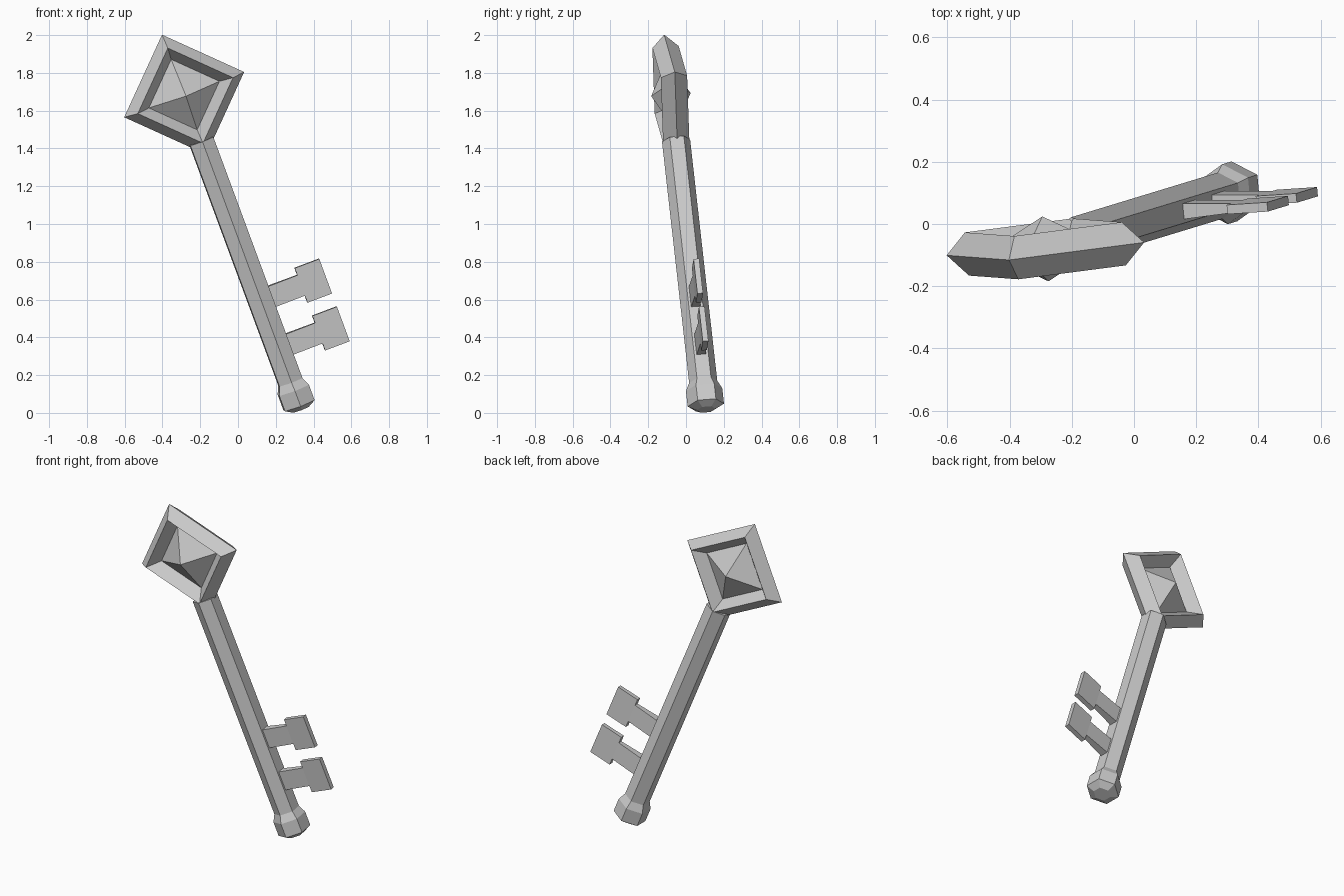
import bpy, bmesh, math
from mathutils import Matrix, Vector

if "Cube" in bpy.data.objects:
    bpy.data.objects.remove(bpy.data.objects["Cube"])

# Key frame: local z runs up the shaft, local x towards the teeth, origin at the bow centre
up = Vector((-0.345, -0.105, 0.933)).normalized()
side = Vector((0.934, 0.061, 0.352))
side = (side - up * side.dot(up)).normalized()
back = up.cross(side)
FRAME = Matrix.Translation((-0.285, -0.08, 1.685)) @ Matrix((side, back, up)).transposed().to_4x4()


def finish(name, bm):
    bmesh.ops.recalc_face_normals(bm, faces=bm.faces)
    mesh = bpy.data.meshes.new(name)
    bm.to_mesh(mesh)
    bm.free()
    obj = bpy.data.objects.new(name, mesh)
    bpy.context.collection.objects.link(obj)
    obj.matrix_world = FRAME
    return obj


def loft(bm, rings, cap_end=True):
    loops = [[bm.verts.new(p) for p in ring] for ring in rings]
    n = len(loops[0])
    for a, b in zip(loops, loops[1:]):
        for i in range(n):
            j = (i + 1) % n
            bm.faces.new((a[i], a[j], b[j], b[i]))
    bm.faces.new(loops[0])
    if cap_end:
        bm.faces.new(loops[-1])


def rect(x, z, half_z, half_y):
    return [(x, sy * half_y, z + sz * half_z) for sy, sz in ((-1, -1), (1, -1), (1, 1), (-1, 1))]


# Diamond frame of the bow: four-sided ring with a four-sided section
bpy.ops.mesh.primitive_torus_add(major_segments=4, minor_segments=4,
                                 major_radius=0.27, minor_radius=0.07)
ring = bpy.context.object
ring.name = "bow_ring"
ring.data.transform(Matrix.Rotation(math.pi / 2, 4, 'X'))
ring.matrix_world = FRAME

# Pyramid gem on both faces of the bow
bm = bmesh.new()
rim = [bm.verts.new((0.2 * math.cos(a), 0, 0.2 * math.sin(a)))
       for a in (i * math.pi / 2 for i in range(4))]
for y in (-0.105, 0.105):
    tip = bm.verts.new((0, y, 0))
    for i in range(4):
        bm.faces.new((rim[i], rim[(i + 1) % 4], tip))
finish("bow_gem", bm)

# Six-sided shaft ending in a flared knob: (distance below bow centre, radius)
profile = [(0.262, 0.075), (1.63, 0.075), (1.675, 0.097), (1.762, 0.097), (1.787, 0.05)]
bm = bmesh.new()
loft(bm, [[(r * math.sin(i * math.pi / 3), r * math.cos(i * math.pi / 3), -s)
           for i in range(6)] for s, r in profile])
finish("shaft", bm)

# Two teeth: tapering stem and a wider flat end
for name, s in (("upper_tooth", 1.169), ("lower_tooth", 1.44)):
    bm = bmesh.new()
    loft(bm, [rect(0.05, -s, 0.058, 0.026), rect(0.23, -s, 0.058, 0.015)], cap_end=False)
    loft(bm, [rect(0.23, -s, 0.098, 0.015), rect(0.369, -s, 0.098, 0.015)])
    finish(name, bm)
